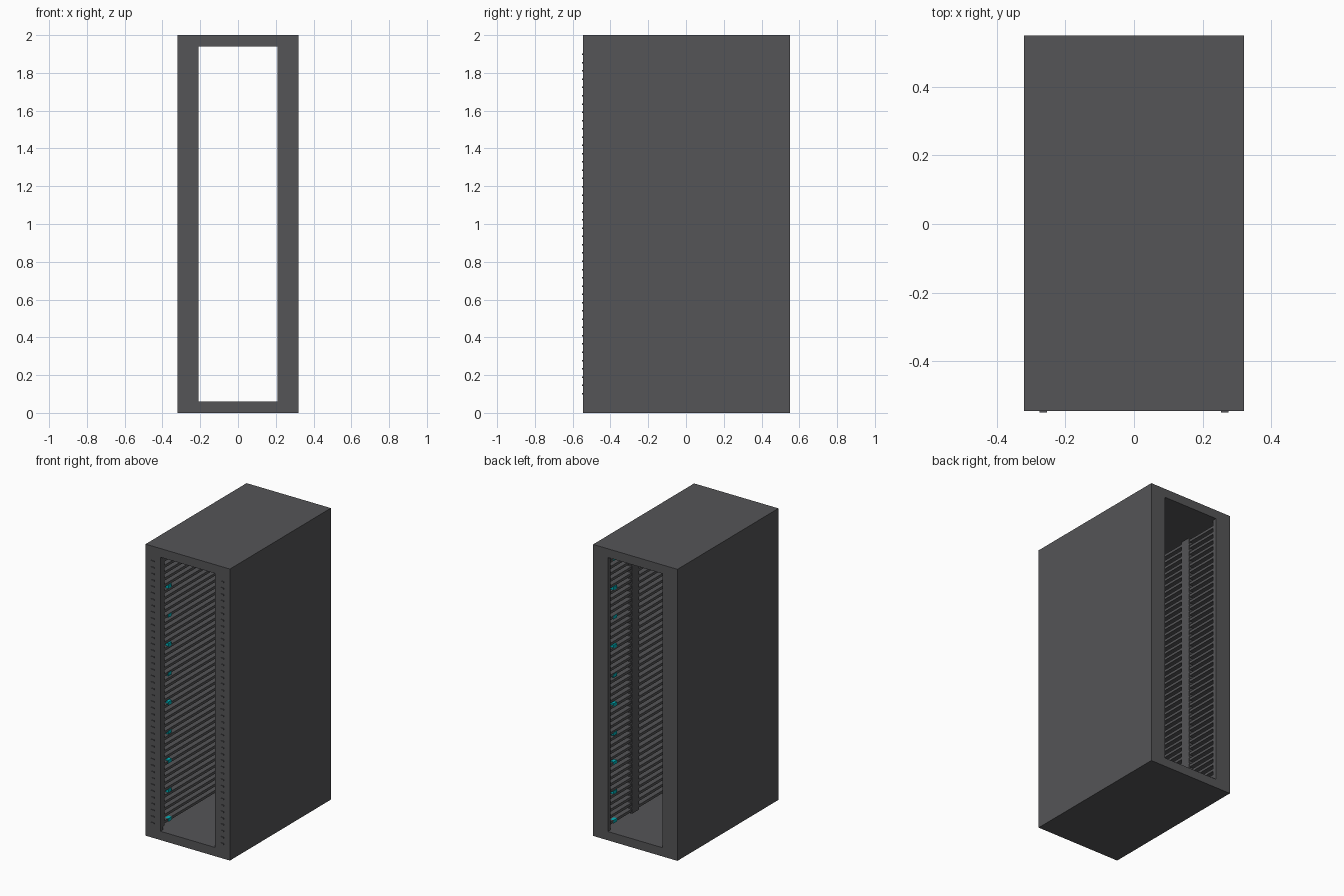
import bpy, bmesh
from mathutils import Matrix

if "Cube" in bpy.data.objects:
    bpy.data.objects.remove(bpy.data.objects["Cube"])


def material(name, color):
    m = bpy.data.materials.new(name)
    m.diffuse_color = color
    m.use_nodes = True
    m.node_tree.nodes["Principled BSDF"].inputs["Base Color"].default_value = m.diffuse_color
    return m


DARK = material("dark_grey", (0.09, 0.09, 0.095, 1))
TEAL = material("teal", (0.0, 0.45, 0.5, 1))


def boxes(name, spans, mat=DARK):
    """One object made of boxes, each ((x0, x1), (y0, y1), (z0, z1))."""
    bm = bmesh.new()
    for s in spans:
        size = [b - a for a, b in s]
        mid = [(a + b) / 2 for a, b in s]
        bmesh.ops.create_cube(bm, size=1, matrix=Matrix.Translation(mid) @ Matrix.Diagonal((*size, 1)))
    me = bpy.data.meshes.new(name)
    bm.to_mesh(me)
    bm.free()
    me.materials.append(mat)
    ob = bpy.data.objects.new(name, me)
    bpy.context.collection.objects.link(ob)
    return ob


def mirror_x(ob):
    ob.modifiers.new("mirror", 'MIRROR').use_axis = (True, False, False)
    return ob


W, FRONT, BACK, H = 0.32, -0.545, 0.55, 2.0
OPEN, SILL, T = 0.208, 0.06, 0.03
UNITS = 42
PITCH = (H - 2 * SILL - 0.04) / UNITS
levels = [SILL + 0.02 + PITCH * (i + 0.5) for i in range(UNITS)]

# Outer shell: floor, roof and side panels
boxes("floor_plate", [((-W, W), (FRONT, BACK), (0, SILL))])
boxes("roof_plate", [((-W, W), (FRONT, BACK), (H - SILL, H))])
mirror_x(boxes("side_panel", [((W - 0.02, W), (FRONT, BACK), (SILL, H - SILL))]))

# Front and back stiles around the openings
for name, y in (("front_stile", (FRONT, FRONT + T)), ("back_stile", (BACK - T, BACK))):
    mirror_x(boxes(name, [((OPEN, W - 0.02), y, (SILL, H - SILL))]))

# Inner mounting posts
mirror_x(boxes("front_post", [((OPEN + 0.002, 0.26), (FRONT + T, FRONT + T + 0.02), (0.08, 1.92))]))
mirror_x(boxes("rear_post", [((OPEN + 0.002, 0.26), (0.21, 0.285), (0.08, 1.92))]))

# Horizontal slide rails, one per rack unit
mirror_x(boxes("slide_rails", [((0.213, W - 0.02), (FRONT + T, BACK - T), (z - 0.009, z + 0.009))
                               for z in levels]))

# Small raised slots on the front stiles and on the rear posts
mirror_x(boxes("front_slots", [((0.254, 0.276), (-0.55, FRONT), (z - 0.004, z + 0.004)) for z in levels]))
mirror_x(boxes("rear_slots", [((0.211, 0.235), (0.285, 0.291), (z + 0.012, z + 0.02)) for z in levels]))

# Teal cable clips just inside the front left and back right edges
for name, side, y in (("front_clip", -1, -0.435), ("back_clip", 1, 0.465)):
    x = sorted((side * 0.211, side * 0.235))
    boxes(name, [(x, (y - 0.018, y + 0.018), (z - 0.011, z + 0.011))
                 for z in [0.1 + 0.2 * i for i in range(10)]], TEAL)
